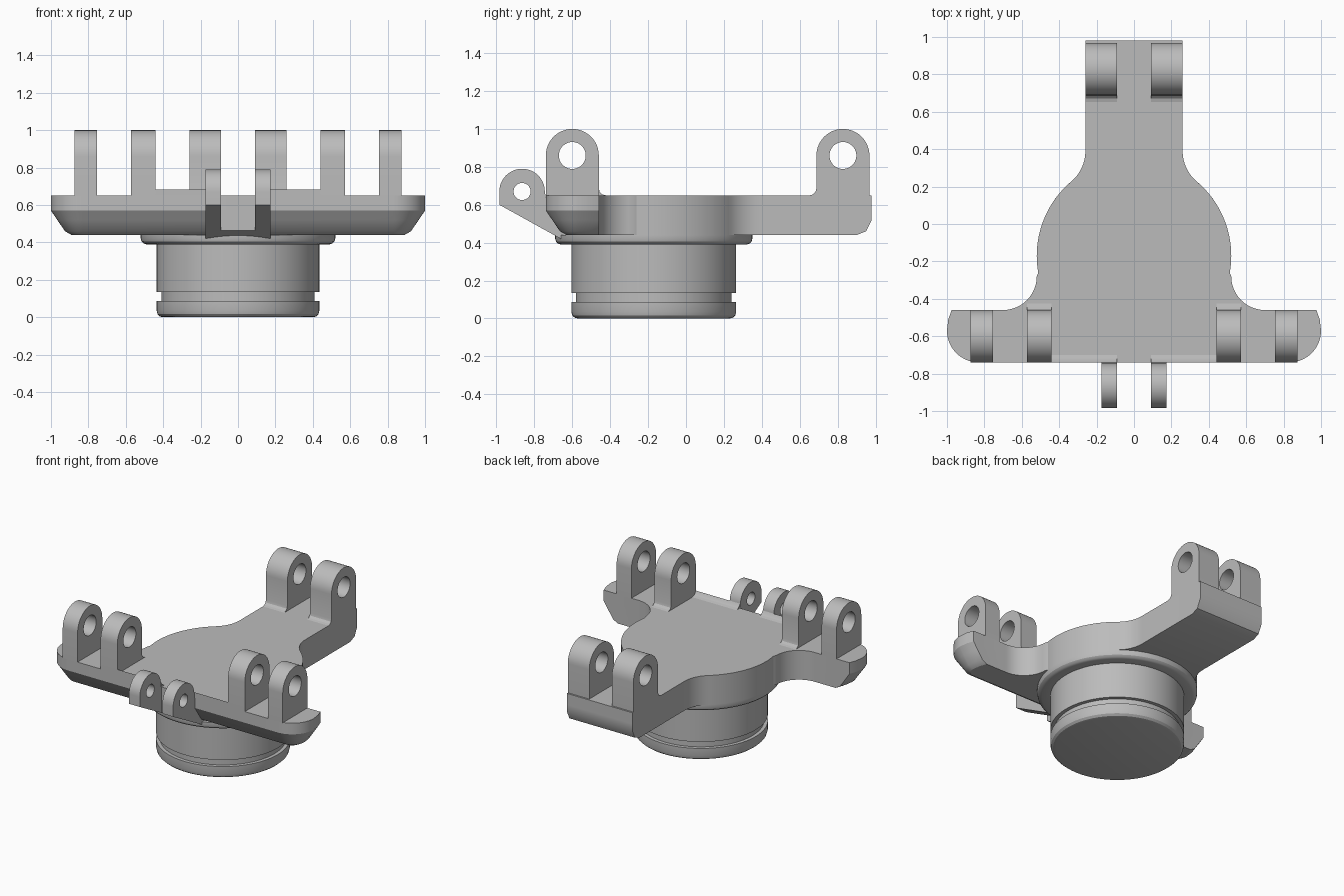
import bpy, bmesh
from math import sin, cos, radians

if "Cube" in bpy.data.objects:
    bpy.data.objects.remove(bpy.data.objects["Cube"])

GREY = (0.5, 0.5, 0.5, 1)
metal = bpy.data.materials.new("light_grey")
metal.use_nodes = True
metal.diffuse_color = GREY
metal.node_tree.nodes["Principled BSDF"].inputs["Base Color"].default_value = GREY


def finish(name, bm):
    """Turn a bmesh into a smooth-shaded object with sharp corners."""
    bmesh.ops.recalc_face_normals(bm, faces=bm.faces)
    mesh = bpy.data.meshes.new(name)
    bm.to_mesh(mesh)
    bm.free()
    mesh.materials.append(metal)
    mesh.shade_smooth()
    mesh.set_sharp_from_angle(angle=radians(28))
    obj = bpy.data.objects.new(name, mesh)
    bpy.context.collection.objects.link(obj)


def arc(cx, cy, r, start, end, steps):
    angles = [radians(start + (end - start) * i / steps) for i in range(steps + 1)]
    return [(cx + r * cos(a), cy + r * sin(a)) for a in angles]


def stack(name, rings):
    """Join matching rings of points into a closed solid."""
    bm = bmesh.new()
    loops = [[bm.verts.new(p) for p in ring] for ring in rings]
    for low, high in zip(loops, loops[1:]):
        for i in range(len(low)):
            bm.faces.new((low[i - 1], low[i], high[i], high[i - 1]))
    bm.faces.new(loops[0][::-1])
    bm.faces.new(loops[-1])
    finish(name, bm)


def extrude(name, outlines, x0, x1):
    """Extrude side outlines (y, z) along x; later outlines are holes."""
    bm = bmesh.new()
    edges = []
    for outline in outlines:
        vs = [bm.verts.new((x0, y, z)) for y, z in outline]
        edges += [bm.edges.new((vs[i - 1], vs[i])) for i in range(len(vs))]
    bmesh.ops.triangle_fill(bm, edges=edges, use_beauty=True, use_dissolve=False)
    out = bmesh.ops.extrude_face_region(bm, geom=bm.faces[:])
    moved = [v for v in out["geom"] if isinstance(v, bmesh.types.BMVert)]
    bmesh.ops.translate(bm, verts=moved, vec=(x1 - x0, 0, 0))
    finish(name, bm)


# Round boss with seal groove and flange
CY = -0.17
boss = [(0.40, 0), (0.417, 0.004), (0.43, 0.016), (0.435, 0.035), (0.435, 0.088),
        (0.41, 0.088), (0.41, 0.135), (0.435, 0.135), (0.435, 0.39), (0.49, 0.39),
        (0.505, 0.395), (0.516, 0.406), (0.52, 0.42), (0.52, 0.44)]
stack("round_boss", [[(x, y, z) for x, y in arc(0, CY, r, 0, 357, 119)] for r, z in boss])

# Mounting plate: half outline with the inward direction of its lower bevel
half = [(x, y, (0.83 - x) / 0.17, (-0.57 - y) / 0.17, "bar")
        for x, y in arc(0.83, -0.57, 0.17, -90, 0, 16)]
half += [(0.993, -0.51, -1, 0, "bar"), (0.975, -0.46, -1, 0, "bar")]
plain = arc(0.70, -0.28, 0.18, -90, -180, 12)
plain += arc(0, CY, 0.52, -10, 49.8, 24)
plain += arc(0.473, 0.39, 0.213, 230, 180, 10)
half += [(x, y, 0, 0, "bar") for x, y in plain]
half += [(0.26, 0.98, 0, -1, "neck")]
outline = half + [(-x, y, -dx, dy, kind) for x, y, dx, dy, kind in reversed(half)]

rings = []
for z, bar, neck in [(0.44, 0.11, 0.08), (0.46, 0.075, 0.03), (0.52, 0.034, 0),
                     (0.57, 0, 0), (0.65, 0, 0)]:
    inset = {"bar": bar, "neck": neck}
    rings.append([(x + dx * inset[k], y + dy * inset[k], z) for x, y, dx, dy, k in outline])
stack("mounting_plate", rings)


def big_lug(name, cy, x0, x1, fillet):
    """Upright eye; fillet is the side (+1 or -1 in y) of its foot blend, or 0."""
    r, cz, base, f = 0.14, 0.86, 0.65, 0.035
    side = arc(cy, cz, r, 0, 180, 24)
    left, right = [(cy - r, base)], [(cy + r, base)]
    blend = [(r + f - f * cos(a), base + f - f * sin(a)) for a in map(radians, (0, 30, 60, 90))]
    if fillet > 0:
        right = [(cy + d, z) for d, z in reversed(blend)]
    elif fillet < 0:
        left = [(cy - d, z) for d, z in blend]
    extrude(name, [side + left + right, arc(cy, cz, 0.071, 0, 350, 35)], x0, x1)


# Parts repeated on both sides
eye = arc(-0.865, 0.67, 0.12, 0, 180, 24)
eye += [(-0.985, 0.60), (-0.66, 0.42), (-0.60, 0.42), (-0.60, 0.64), (-0.74, 0.64)]
eye_hole = arc(-0.865, 0.67, 0.045, 0, 350, 35)
ridge = [(-0.74, 0.65), (-0.74, 0.682), (-0.732, 0.668), (-0.72, 0.656), (-0.70, 0.65)]
for label, s in (("left", 1), ("right", -1)):
    big_lug(label + "_rear_lug", 0.828, s * 0.09, s * 0.26, -1)
    big_lug(label + "_inner_lug", -0.60, s * 0.44, s * 0.572, 1)
    big_lug(label + "_outer_lug", -0.60, s * 0.755, s * 0.873, 0)
    extrude(label + "_front_eye", [eye, eye_hole], s * 0.09, s * 0.175)
    extrude(label + "_front_ridge", [ridge], s * 0.09, s * 0.44)

# Solid web between the two front eyes
web = [(-0.74, 0.64), (-0.74, 0.465), (-0.66, 0.42), (-0.60, 0.42), (-0.60, 0.64)]
extrude("front_web", [web], -0.09, 0.09)
